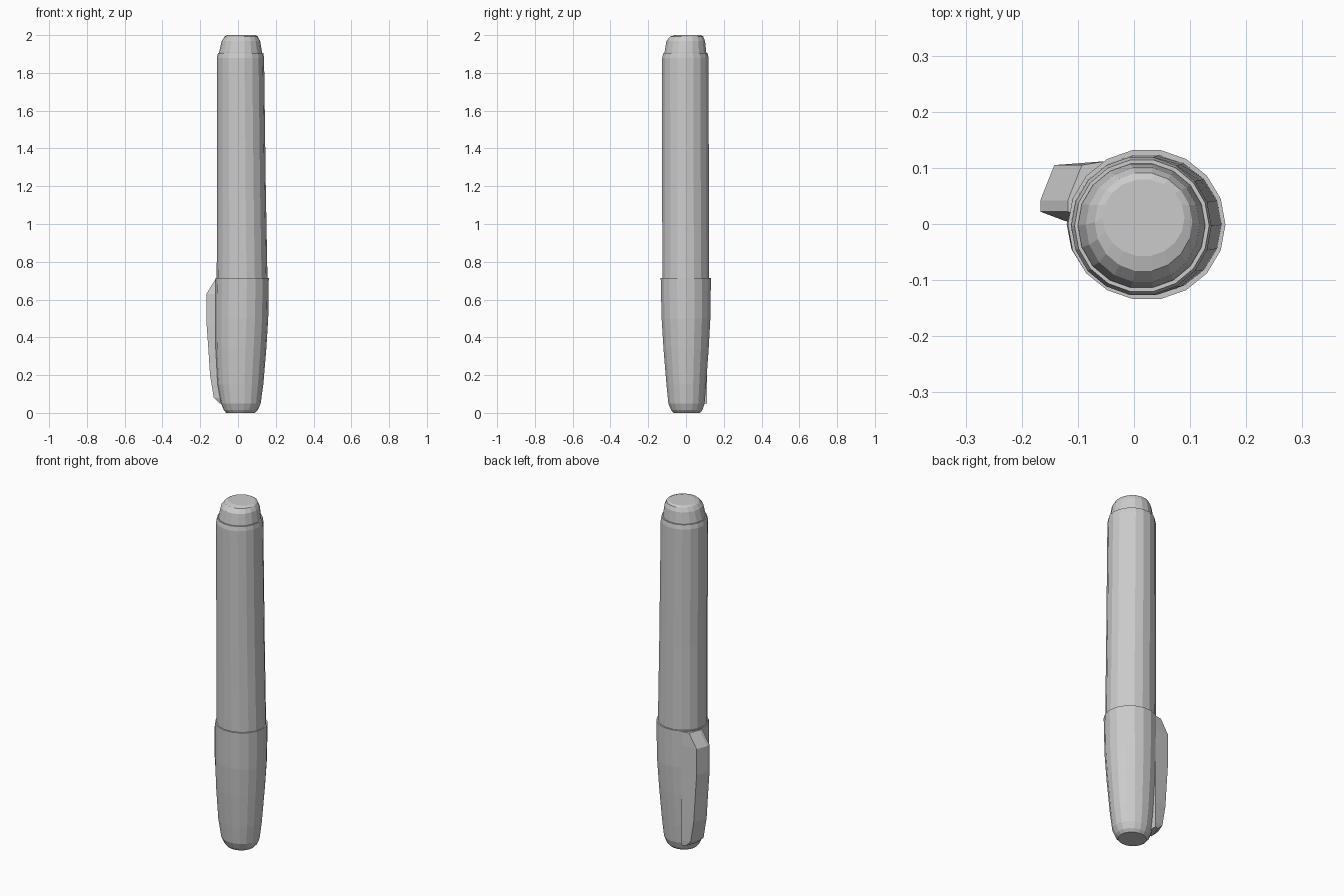
import bpy, bmesh
from math import cos, sin, pi


def loft(name, rings):
    """Skin a closed flat-faced solid through equal-length rings of points."""
    bm = bmesh.new()
    loops = [[bm.verts.new(p) for p in ring] for ring in rings]
    n = len(loops[0])
    for a, b in zip(loops, loops[1:]):
        for i in range(n):
            j = (i + 1) % n
            bm.faces.new((a[i], a[j], b[j], b[i]))
    bm.faces.new(loops[0][::-1])
    bm.faces.new(loops[-1])
    bmesh.ops.recalc_face_normals(bm, faces=bm.faces[:])
    mesh = bpy.data.meshes.new(name)
    bm.to_mesh(mesh)
    bm.free()
    obj = bpy.data.objects.new(name, mesh)
    bpy.context.collection.objects.link(obj)
    return obj


def ellipse(z, x0, x1, y0, y1, sides=18):
    """Ring fitted to the given x and y extents."""
    cx, cy, rx, ry = (x0 + x1) / 2, (y0 + y1) / 2, (x1 - x0) / 2, (y1 - y0) / 2
    return [(cx + rx * cos(2 * pi * i / sides), cy + ry * sin(2 * pi * i / sides), z)
            for i in range(sides)]


# Long barrel with a stepped shoulder at the top
loft("barrel", [ellipse(*r) for r in (
    (0.66, -0.113, 0.157, -0.127, 0.125),
    (1.20, -0.111, 0.147, -0.128, 0.123),
    (1.88, -0.112, 0.138, -0.128, 0.121),
    (1.905, -0.106, 0.134, -0.122, 0.116))])

# Rounded end plug
loft("end_plug", [ellipse(*r) for r in (
    (1.86, -0.101, 0.128, -0.116, 0.110),
    (1.91, -0.100, 0.127, -0.115, 0.109),
    (1.97, -0.086, 0.117, -0.105, 0.102),
    (1.993, -0.070, 0.104, -0.085, 0.092),
    (2.00, -0.056, 0.090, -0.058, 0.080))])

# Tapered cap
loft("cap", [ellipse(*r) for r in (
    (0.00, -0.062, 0.090, -0.068, 0.075),
    (0.015, -0.075, 0.105, -0.080, 0.088),
    (0.05, -0.090, 0.120, -0.095, 0.100),
    (0.15, -0.108, 0.134, -0.105, 0.108),
    (0.34, -0.118, 0.150, -0.121, 0.122),
    (0.50, -0.120, 0.160, -0.131, 0.131),
    (0.715, -0.118, 0.163, -0.136, 0.134))])


# Pocket clip: wedge section whose outer face follows a curved outline
def clip_ring(z, outer, root=-0.05):
    return [(root, 0.00, z), (outer + 0.045, 0.005, z), (outer, 0.022, z),
            (outer, 0.042, z), (outer + 0.025, 0.105, z), (root, 0.112, z)]


loft("clip", [clip_ring(*r) for r in (
    (0.05, -0.098), (0.08, -0.128), (0.20, -0.148), (0.34, -0.157),
    (0.48, -0.167), (0.63, -0.167), (0.71, -0.118))])
